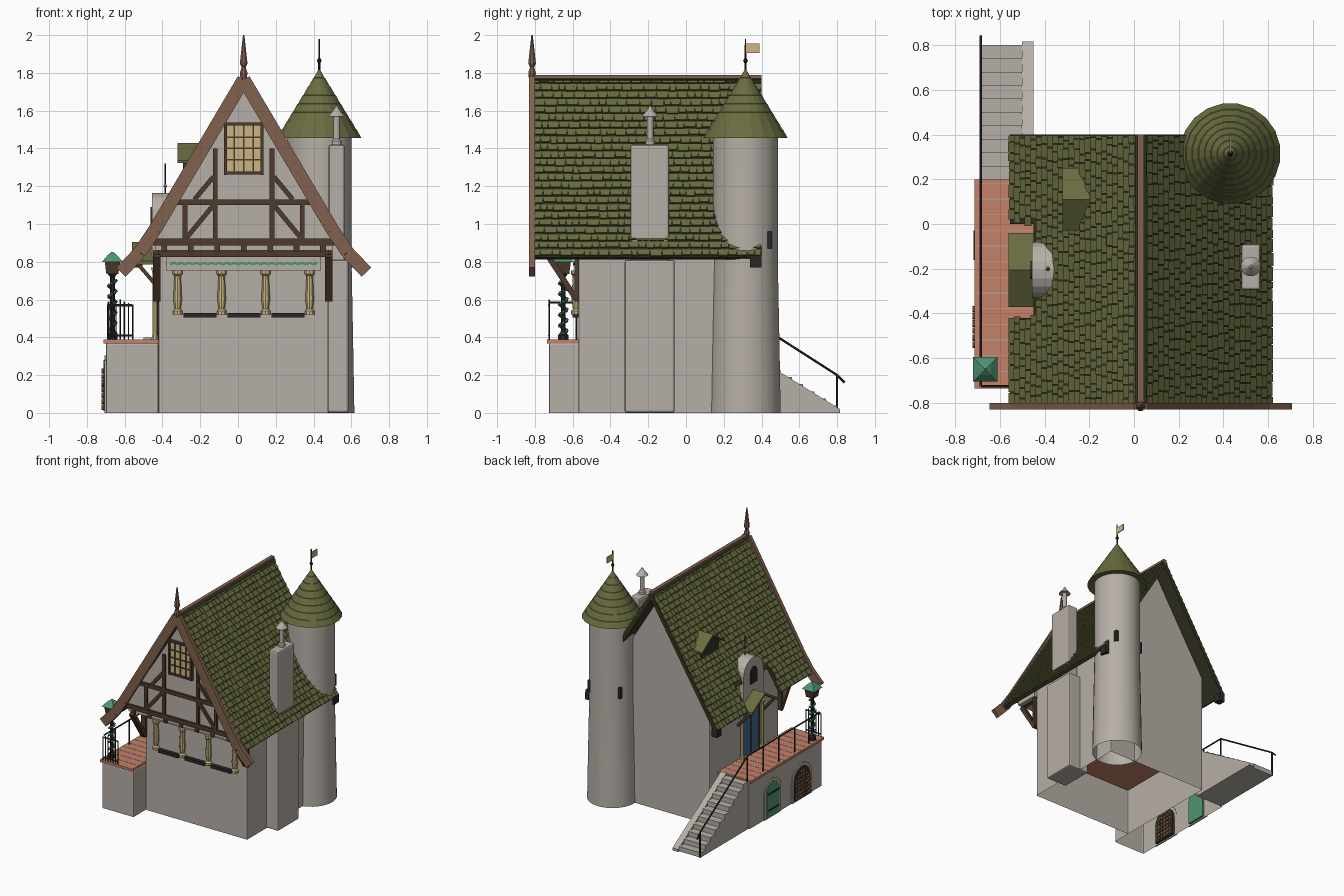
import bpy, bmesh, math, random
from mathutils import Vector

random.seed(4)
if "Cube" in bpy.data.objects:
    bpy.data.objects.remove(bpy.data.objects["Cube"])


def material(name, *rgb):
    mat = bpy.data.materials.new(name)
    mat.use_nodes = True
    mat.diffuse_color = (*rgb, 1)
    mat.node_tree.nodes["Principled BSDF"].inputs["Base Color"].default_value = (*rgb, 1)
    return mat


plaster = material("plaster", .47, .43, .385)
coral = material("coral_tile", .55, .22, .14)
olive = material("olive_shingle", .14, .15, .05)
shadow = material("dark_underlay", .035, .035, .018)
brown = material("brown_wood", .22, .12, .075)
timber = material("dark_timber", .075, .042, .026)
cream = material("cream", .6, .47, .22)
green = material("green", .08, .3, .17)
blue = material("blue_paint", .06, .14, .26)
iron = material("iron", .022, .022, .024)


# Shape helpers: each returns a list of points and a list of faces
def prism(pts, axis, a, b, skip_edge=None):
    place = {"x": lambda p, t: (t, *p), "y": lambda p, t: (p[0], t, p[1]), "z": lambda p, t: (*p, t)}[axis]
    n = len(pts)
    faces = [(i, (i + 1) % n, n + (i + 1) % n, n + i) for i in range(n) if i != skip_edge]
    return [place(p, t) for t in (a, b) for p in pts], faces + [tuple(range(n)), tuple(range(n, n * 2))]


def box(x, X, y, Y, z, Z):
    return prism([(x, y), (X, y), (X, Y), (x, Y)], "z", z, Z)


def strip(p, q, width, axis, a, b):
    p, q = Vector(p), Vector(q)
    d = (q - p).normalized() * width / 2
    side = Vector((-d.y, d.x))
    return prism([tuple(v) for v in (p + side, q + side, q - side, p - side)], axis, a, b)


def lathe(cx, cy, profile, n=12, caps=True):
    pts, faces = [], []
    for r, z in profile:
        for i in range(n):
            t = (i + .5) * math.tau / n
            pts.append((cx + r * math.cos(t), cy + r * math.sin(t), z))
    for k in range(len(profile) - 1):
        for i in range(n):
            j = (i + 1) % n
            faces.append((k * n + i, k * n + j, k * n + n + j, k * n + n + i))
    if caps:
        faces += [tuple(range(n)), tuple(range(len(pts) - n, len(pts)))]
    return pts, faces


def rod(p, q, r, n=6):
    p, q = Vector(p), Vector(q)
    turn = (q - p).to_track_quat("Z", "Y")
    pts, faces = lathe(0, 0, [(r, 0), (r, (q - p).length)], n)
    return [tuple(p + turn @ Vector(v)) for v in pts], faces


def arch(y, width, z, top):
    r = width / 2
    curve = [(y + r * math.cos(t * math.pi / 10), top - r + r * math.sin(t * math.pi / 10)) for t in range(11)]
    return [(y - r, z), (y + r, z)] + curve


def make(name, mat, *shapes, bevel=0, smooth=False):
    bm = bmesh.new()
    for pts, faces in shapes:
        verts = [bm.verts.new(p) for p in pts]
        for f in faces:
            bm.faces.new([verts[i] for i in f])
    bmesh.ops.recalc_face_normals(bm, faces=bm.faces)
    mesh = bpy.data.meshes.new(name)
    bm.to_mesh(mesh)
    bm.free()
    mesh.materials.append(mat)
    ob = bpy.data.objects.new(name, mesh)
    bpy.context.collection.objects.link(ob)
    if bevel:
        mod = ob.modifiers.new("soft_edges", "BEVEL")
        mod.width, mod.segments = bevel, 2
    if smooth:
        bpy.ops.object.select_all(action="DESELECT")
        ob.select_set(True)
        bpy.context.view_layer.objects.active = ob
        bpy.ops.object.shade_smooth_by_angle()


MID, RIDGE, SLOPE = .03, 1.78, 1.63
FRONT, BACK, GABLE = -.57, .30, -.76


# House body, open underneath, with a raised floor inside
body = [(MID - .45, 0), (MID + .45, 0), (MID + .45, .97), (MID, 1.7), (MID - .45, .97)]
make("house_body", plaster, prism(body, "y", FRONT, BACK, skip_edge=0), bevel=.008)
make("inner_floor", coral, box(-.41, .47, FRONT + .01, BACK - .01, .37, .38))
jetty = [(MID - .47, .86), (MID + .47, .86), (MID + .47, .94), (MID, 1.7), (MID - .47, .94)]
make("front_gable", plaster, prism(jetty, "y", GABLE, FRONT))


# Main roof: sloping underlay with separate shingles
def on_slope(side, y, Y, d, D, low, high, lift=0):
    def point(dist, n):
        return MID + side * (dist + n * .85), RIDGE - SLOPE * dist + n * .52
    return prism([point(d, low), point(D, low), point(D, high + lift), point(d, high)], "y", y, Y)


under, shingles = [], []
EAVE, NOTCH, ROWS = .585, .48, 24
for side in (-1, 1):
    spans = [(-.81, .4, EAVE)] if side > 0 else [(-.81, -.42, EAVE), (-.42, 0, NOTCH), (0, .4, EAVE)]
    under += [on_slope(side, y, Y, 0, d, -.03, 0) for y, Y, d in spans]
    for row in range(ROWS):
        d, D = EAVE * row / ROWS, EAVE * (row + 1) / ROWS
        y = -.81
        while y < .395:
            Y = min(y + random.uniform(.03, .07), .4)
            if side > 0 or D < NOTCH or not -.42 < (y + Y) / 2 < 0:
                shingles.append(on_slope(side, y, Y - .004, d + .001, D - random.uniform(.001, .005), 0, .003, .008))
            y = Y
make("roof_underlay", shadow, *under)
make("roof_shingles", olive, *shingles)
make("ridge_cap", brown, box(MID - .015, MID + .015, -.81, .4, 1.755, 1.79))
make("eave_brackets", iron, *[box(x - .025, x + .025, .34, .4, .77, .83) for x in (-.53, .59)])

# Front barge boards with flared feet, and the finial
barge, path = [], [(0, 1.765), (.47, .97), (.55, .85), (.65, .745)]
for side in (-1, 1):
    ends = [(MID + side * x, z) for x, z in path]
    barge += [strip(p, q, .07, "y", -.83, -.8) for p, q in zip(ends, ends[1:])]
make("barge_boards", brown, *barge)
make("finial", brown, lathe(MID, -.815, [(.012, 1.72), (.022, 1.8), (.012, 1.83), (.022, 1.85), (.004, 2)], 8))

# Timber framing on the front gable
frame = [((-.48, .905), (.48, .905), .035), ((-.38, 1.115), (.38, 1.115), .03)]
for s in (-1, 1):
    frame += [((s * .15, .92), (s * .15, 1.4), .025), ((s * .31, .92), (s * .31, 1.1), .025),
              ((s * .3, .93), (s * .16, 1.1), .025), ((s * .26, 1.13), (s * .16, 1.25), .025)]
beams = [strip((MID + a, z), (MID + b, Z), w, "y", GABLE - .015, GABLE + .005) for (a, z), (b, Z), w in frame]
beams += [box(MID - .45, MID + .45, FRONT - .04, FRONT + .01, .825, .86)]
beams += [box(MID + k * .14 - .015, MID + k * .14 + .015, GABLE - .01, FRONT, .855, .885) for k in range(-3, 4)]
for x in (-.45, .46):
    beams += [strip((-.73, .83), (-.58, .6), .03, "x", x, x + .04), box(x, x + .04, FRONT - .02, FRONT, .59, .86)]
make("timber_frame", timber, *beams)
make("gable_window", cream, box(-.065, .125, GABLE - .012, GABLE, 1.27, 1.53))
bars = [box(x - .004, x + .004, GABLE - .018, GABLE, 1.27, 1.53) for x in (-.02, .03, .08)]
bars += [box(-.065, .125, GABLE - .018, GABLE, z - .004, z + .004) for z in (1.34, 1.4, 1.46)]
bars += [box(x - .008, x + .008, GABLE - .022, GABLE, 1.26, 1.54) for x in (-.067, .127)]
bars += [box(-.07, .13, GABLE - .022, GABLE, z - .008, z + .008) for z in (1.27, 1.53)]
make("gable_window_bars", timber, *bars)

# Front arcade: columns, sills and vine frieze
columns = [MID + k * .233 for k in (-1.5, -.5, .5, 1.5)]
shaft = [(.027, .52), (.027, .54), (.017, .55), (.024, .6), (.019, .7), (.018, .725), (.028, .735), (.028, .755)]
make("columns", cream, *[lathe(x, FRONT - .012, shaft, 10) for x in columns], smooth=True)
make("arcade_sills", iron, *[box(x + .03, x + .205, FRONT - .03, FRONT, .505, .53) for x in columns[:3]])
make("frieze", plaster, box(-.38, .44, FRONT - .02, FRONT, .755, .825))
wave = [(-.36 + k * .02, .785 + .01 * (k % 2)) for k in range(40)]
make("vine_frieze", green, *[strip(p, q, .012, "y", FRONT - .027, FRONT - .019) for p, q in zip(wave, wave[1:])])

# Round tower, open underneath, with a stepped conical roof
TX, TY = .43, .315
make("tower", plaster, lathe(TX, TY, [(.187, 0), (.18, .4), (.172, .8), (.172, 1.48)], 32, False), smooth=True)
steps = [(.17, 1.46)]
for k in range(8):
    r, z = .226 * (1 - k / 8), 1.455 + .365 * k / 8
    steps += [(r, z), (max(r - .0245, .004), z + .044)]
make("tower_roof", olive, lathe(TX, TY, steps, 20))
make("tower_pole", iron, lathe(TX, TY, [(.006, 1.8), (.006, 1.85), (.014, 1.865), (.005, 1.88), (.004, 1.98)], 8))
make("flag", cream, box(TX - .003, TX + .003, TY, TY + .075, 1.905, 1.955))
slits = []
for angle in (48, 143):
    out = Vector((math.cos(math.radians(angle)), math.sin(math.radians(angle)), 0))
    base = Vector((TX, TY, 0)) + out * .168
    slits += [rod(base + Vector((0, 0, .87)), base + Vector((0, 0, .96)), .02, 4)]
make("tower_slits", iron, *slits)

# Chimney with cowl
make("chimney_base", plaster, box(.4, .585, -.325, -.06, 0, .81), bevel=.012)
make("chimney_stack", plaster, box(.48, .565, -.295, -.09, .7, 1.42), bevel=.012)
cowl = [(.026, 1.41), (.026, 1.44), (.018, 1.45), (.018, 1.57), (.045, 1.57), (.012, 1.61), (.006, 1.625)]
make("chimney_cowl", plaster, lathe(.522, -.19, cowl, 12))

# Terrace along the right side, open underneath
make("terrace_wall", plaster, prism([(-.7, 0), (-.42, 0), (-.42, .37), (-.7, .37)], "y", -.725, .2, skip_edge=0), bevel=.01)
make("terrace_tiles", coral, box(-.712, -.42, -.735, .2, .368, .388))
joints = [box(-.705, -.42, y, y + .003, .388, .3895) for y in [-.66 + k * .07 for k in range(13)]]
make("tile_joints", plaster, *joints)
WALL = -.7
for name, y, w, top, mat in (("cellar_door", -.09, .16, .28, green), ("log_store", -.46, .2, .26, shadow)):
    make(name + "_surround", plaster, prism(arch(y, w + .05, 0, top + .025), "x", WALL - .008, WALL + .002))
    make(name, mat, prism(arch(y, w, .01, top), "x", WALL - .013, WALL + .02))
make("cellar_door_hinges", iron, *[box(WALL - .017, WALL, -.16, -.03, z, z + .012) for z in (.06, .19)])
logs = []
for row in range(7):
    for k in range(6 if row < 5 else 4 - (row - 5) * 2):
        count = 6 if row < 5 else 4 - (row - 5) * 2
        y, z = -.46 + (k - (count - 1) / 2) * .032, .03 + row * .032
        logs.append(rod((WALL - .022, y, z), (WALL + .03, y, z), random.uniform(.011, .016), 7))
make("logs", brown, *logs)

# Stairs and their inner side wall
STEPS = 10
rise, run = .38 / STEPS, .6 / STEPS
stairs = [box(-.69, -.5, .2 + k * run, .2 + (k + 1) * run, 0, .38 - k * rise) for k in range(STEPS)]
make("stairs", plaster, *stairs)
make("stair_side_wall", plaster, prism([(.2, 0), (.815, 0), (.815, .02), (.2, .4)], "x", -.5, -.45))

# Iron railings
RX = -.685
rails = [rod(p, q, .006) for p, q in (
    ((RX, -.72, .585), (RX, .2, .585)), ((RX, .2, .585), (RX, .8, .2)), ((RX, .8, .2), (RX, .84, .16)),
    ((RX, .8, 0), (RX, .8, .2)), ((RX, -.725, .57), (-.56, -.725, .57)), ((RX, -.725, .41), (-.56, -.725, .41)))]
rails += [rod((RX, y, .38), (RX, y, .585), .005) for y in (-.58, -.4, -.2, 0, .2)]
rails += [rod((x, -.725, .38), (x, -.725, .6 - abs(x + .625) * .4), .004) for x in [-.69 + k * .022 for k in range(7)]]
make("railings", iron, *rails)

# Lamp post wrapped in ivy
LX, LY = -.665, -.65
make("lamp_post", iron, lathe(LX, LY, [(.03, .385), (.03, .41), (.014, .43), (.014, .72), (.03, .74)], 8))
make("lantern", timber, lathe(LX, LY, [(.045, .735), (.058, .805)], 4))
make("lantern_roof", green, lathe(LX, LY, [(.077, .8), (.035, .835), (.006, .852)], 4))
ivy = []
for k in range(36):
    t, z = k * .9, .42 + k * .008
    x, y = LX + .02 * math.cos(t), LY + .02 * math.sin(t)
    ivy.append(lathe(x, y, [(.003, z - .008), (.011, z), (.002, z + .01)], 5))
make("lamp_ivy", green, *ivy)

# Side entrance: double door, posts and little gabled awning
DY = -.21
make("side_door", blue, box(-.428, -.415, DY - .1, DY + .1, .388, .74))
make("door_split", iron, *[box(-.432, -.42, DY + k - .003, DY + k + .003, .388, .74) for k in (-.1, 0, .1)])
make("door_posts", cream, *[lathe(-.44, DY + s * .125, [(.02, .385), (.014, .42), (.014, .74), (.022, .77)], 8) for s in (-1, 1)])
canopy = [(-.37, .785), (-.205, .885), (-.04, .785), (-.04, .805), (-.205, .905), (-.37, .805)]
make("awning", olive, prism(canopy, "x", -.56, -.42))
make("awning_braces", timber, *[strip((-.54, .8), (-.42, .66), .02, "y", y, y + .02) for y in (-.36, -.07)])

# Arched wall dormer with its vane
make("arched_dormer", plaster, prism(arch(-.205, .25, .8, 1.165), "x", -.455, -.33))
make("dormer_window", iron, prism(arch(-.205, .08, .96, 1.09), "x", -.462, -.45))
make("dormer_vane", iron, rod((-.385, -.2, 1.15), (-.385, -.2, 1.32), .004))
make("vane_ball", cream, lathe(-.385, -.2, [(.003, 1.19), (.011, 1.2), (.003, 1.215)], 8))

# Small gabled roof dormer
make("roof_dormer", olive, prism([(-.03, 1.335), (.11, 1.43), (.25, 1.335), (.25, 1.322), (.11, 1.415), (-.03, 1.322)], "x", -.32, -.19))
make("roof_dormer_face", shadow, prism([(0, 1.25), (.22, 1.25), (.22, 1.34), (.11, 1.42), (0, 1.34)], "x", -.29, -.2))
